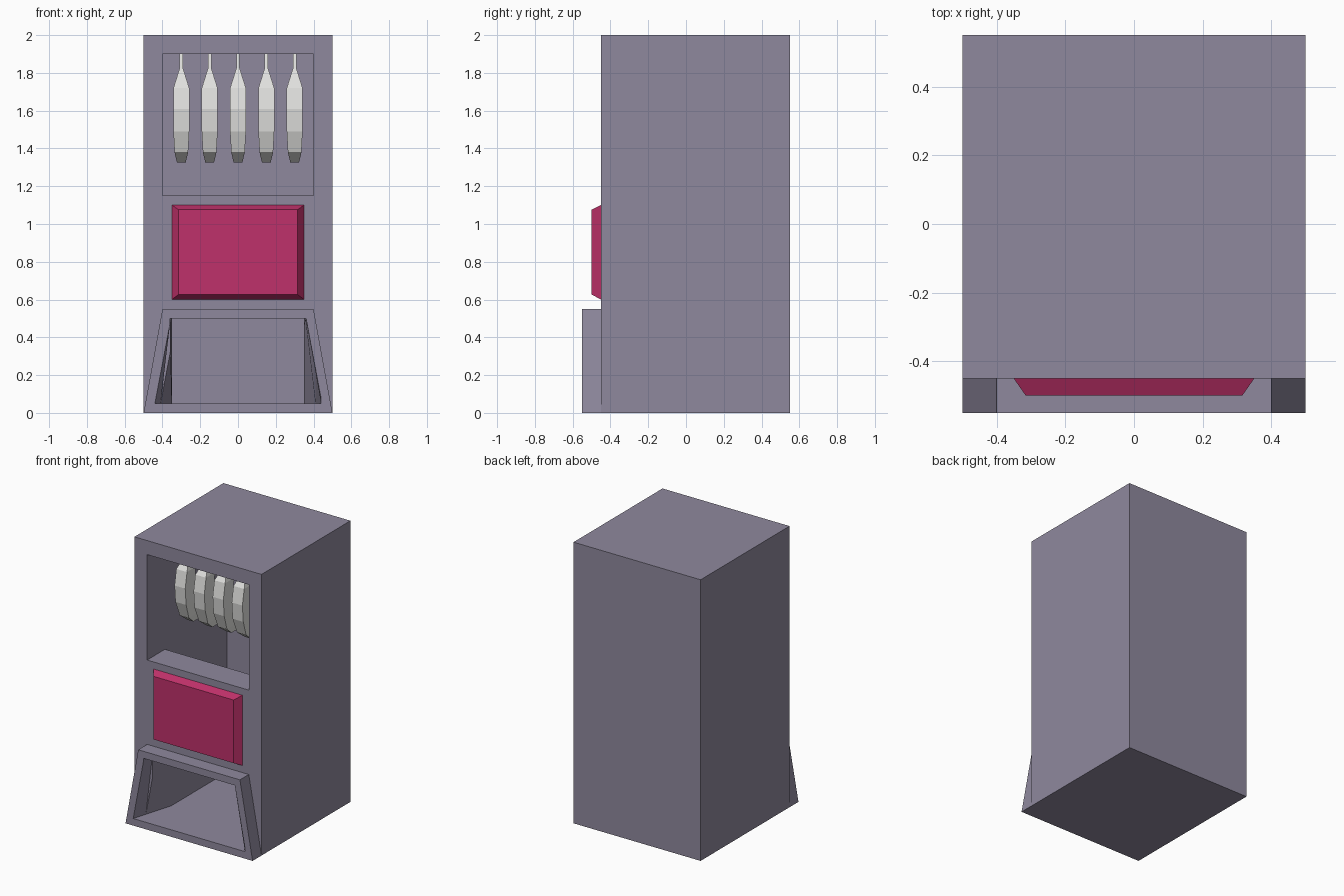
import bpy, bmesh

if "Cube" in bpy.data.objects:
    bpy.data.objects.remove(bpy.data.objects["Cube"])


def material(name, rgb):
    m = bpy.data.materials.new(name)
    m.diffuse_color = (*rgb, 1)
    m.use_nodes = True
    m.node_tree.nodes["Principled BSDF"].inputs["Base Color"].default_value = m.diffuse_color
    return m


CABINET = material("grey violet", (0.275, 0.25, 0.34))
PINK = material("raspberry", (0.52, 0.031, 0.145))
PALE = material("pale grey", (0.75, 0.75, 0.73))


def loft(name, rings, mat):
    """Skin a closed solid through rings of equal point count."""
    bm = bmesh.new()
    loops = [[bm.verts.new(p) for p in ring] for ring in rings]
    n = len(loops[0])
    for a, b in zip(loops, loops[1:]):
        for i in range(n):
            j = (i + 1) % n
            bm.faces.new((a[i], a[j], b[j], b[i]))
    bm.faces.new(loops[0][::-1])
    bm.faces.new(loops[-1])
    bmesh.ops.recalc_face_normals(bm, faces=bm.faces)
    mesh = bpy.data.meshes.new(name)
    bm.to_mesh(mesh)
    bm.free()
    mesh.materials.append(mat)
    ob = bpy.data.objects.new(name, mesh)
    bpy.context.collection.objects.link(ob)
    return ob


def rect_xz(hx_low, hx_high, z0, z1, y):
    return [(-hx_low, y, z0), (hx_low, y, z0), (hx_high, y, z1), (-hx_high, y, z1)]


def cut(ob, cutter):
    mod = ob.modifiers.new("cut", 'BOOLEAN')
    mod.operation = 'DIFFERENCE'
    mod.solver = 'EXACT'
    mod.object = cutter
    bpy.context.view_layer.objects.active = ob
    bpy.ops.object.modifier_apply(modifier=mod.name)


# Cabinet and the flared chute surround at its foot
cabinet = loft("cabinet", [rect_xz(0.5, 0.5, 0, 2, y) for y in (-0.45, 0.55)], CABINET)
surround = loft("chute_surround", [rect_xz(0.5, 0.4, 0, 0.55, y) for y in (-0.55, -0.45)], CABINET)

# Cutter: display window with a ledge, dropping into a shaft behind it
profile = [(-0.6, 1.15), (-0.6, 1.9), (0.45, 1.9), (0.45, 0.46), (-0.25, 0.46), (-0.25, 1.15)]
shaft = loft("shaft_cutter", [[(x, y, z) for y, z in profile] for x in (-0.4, 0.4)], CABINET)

# Cutter: chute, splayed at the mouth and straight behind
chute = loft("chute_cutter", [
    [(-fx, -0.57, z), (fx, -0.57, z), (0.35, -0.25, z),
     (0.35, 0.449, z), (-0.35, 0.449, z), (-0.35, -0.25, z)]
    for z, fx in ((0.05, 0.446), (0.5, 0.361))], CABINET)

cut(cabinet, shaft)
cut(cabinet, chute)
cut(surround, chute)
for helper in (shaft, chute):
    bpy.data.objects.remove(helper)

# Bevelled front panel
loft("front_panel", [rect_xz(0.35, 0.35, 0.6, 1.1, -0.45),
                     rect_xz(0.315, 0.315, 0.627, 1.076, -0.5)], PINK)

# Five curved goods hanging by stems: (z, centre y, half width, half depth)
sections = [(1.9, -0.10, 0.009, 0.012), (1.825, -0.115, 0.009, 0.015),
            (1.72, -0.155, 0.042, 0.05), (1.61, -0.17, 0.042, 0.055),
            (1.49, -0.16, 0.042, 0.055), (1.38, -0.125, 0.036, 0.05),
            (1.325, -0.075, 0.023, 0.03)]
for k in range(5):
    cx = -0.3 + 0.15 * k
    loft(f"hanging_item_{k + 1}", [
        [(cx - w, y - d, z), (cx + w, y - d, z), (cx + w, y + d, z), (cx - w, y + d, z)]
        for z, y, w, d in sections], PALE)
